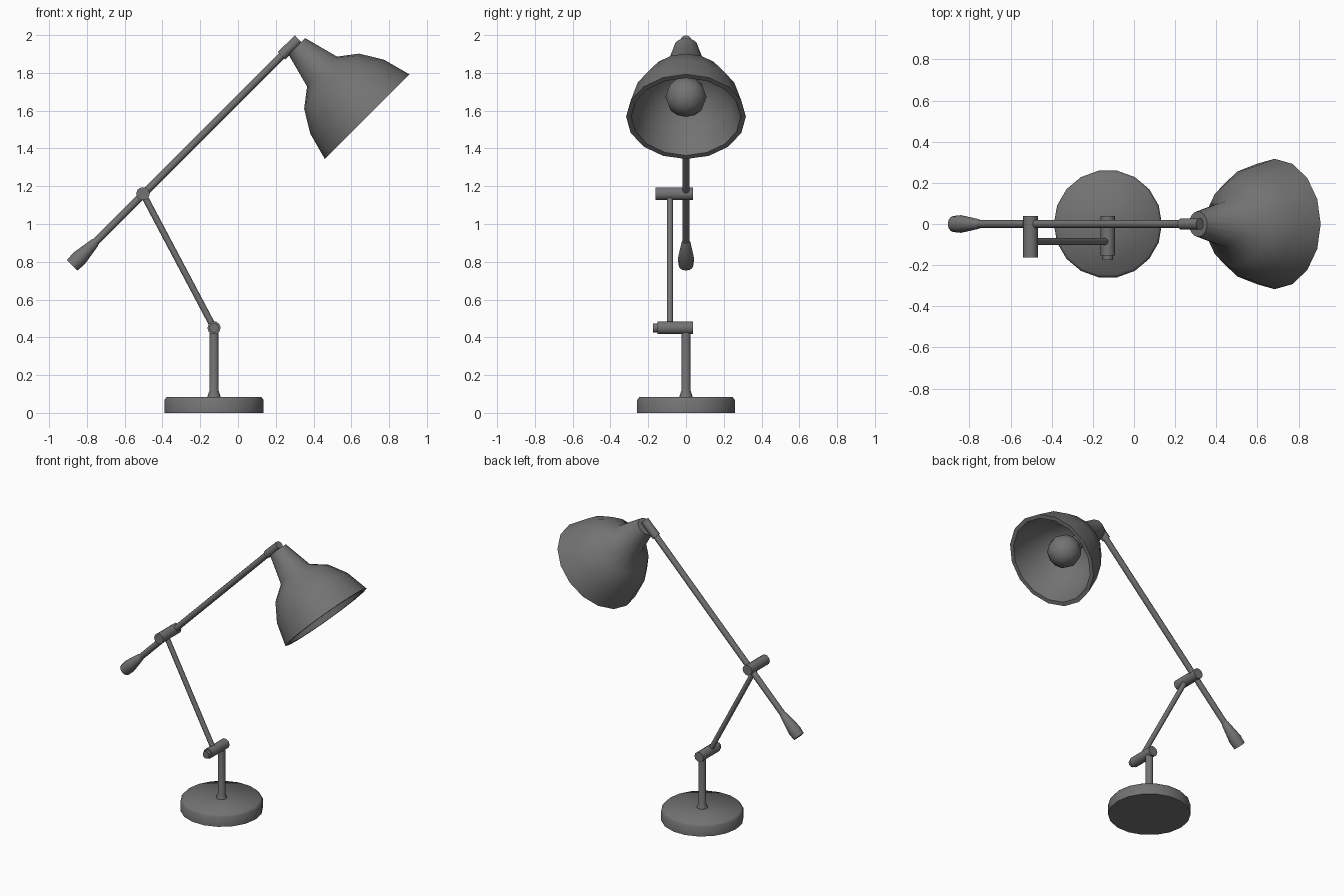
import bpy, bmesh, math
from mathutils import Vector

if "Cube" in bpy.data.objects:
    bpy.data.objects.remove(bpy.data.objects["Cube"])

# Dark grey paint for the whole lamp
PAINT = bpy.data.materials.new("dark_grey")
PAINT.diffuse_color = (0.17, 0.17, 0.17, 1)
PAINT.use_nodes = True
PAINT.node_tree.nodes["Principled BSDF"].inputs["Base Color"].default_value = PAINT.diffuse_color


def lathe(name, profile, origin, direction, sides=12, smooth=50):
    """Revolve (distance, radius) points around an axis; radius 0 makes a pole."""
    w = Vector(direction).normalized()
    v = Vector((0, 1, 0)) if abs(w.y) < 0.9 else Vector((0, 0, 1))
    u = v.cross(w)
    o = Vector(origin)
    bm = bmesh.new()
    rings = []
    for t, r in profile:
        if r == 0:
            rings.append([bm.verts.new(o + w * t)])
            continue
        ring = []
        for i in range(sides):
            a = 2 * math.pi * i / sides
            ring.append(bm.verts.new(o + w * t + (u * math.cos(a) + v * math.sin(a)) * r))
        rings.append(ring)
    for a, b in zip(rings, rings[1:]):
        for i in range(sides):
            j = (i + 1) % sides
            if len(a) == 1:
                bm.faces.new((a[0], b[j], b[i]))
            elif len(b) == 1:
                bm.faces.new((a[i], a[j], b[0]))
            else:
                bm.faces.new((a[i], a[j], b[j], b[i]))
    for end in (rings[0], rings[-1]):
        if len(end) > 1:
            bm.faces.new(end)
    bmesh.ops.recalc_face_normals(bm, faces=bm.faces[:])
    me = bpy.data.meshes.new(name)
    bm.to_mesh(me)
    bm.free()
    me.materials.append(PAINT)
    ob = bpy.data.objects.new(name, me)
    bpy.context.collection.objects.link(ob)
    bpy.ops.object.select_all(action='DESELECT')
    ob.select_set(True)
    bpy.context.view_layer.objects.active = ob
    bpy.ops.object.shade_smooth_by_angle(angle=math.radians(smooth))
    return ob


def rod(name, a, b, r, sides=10):
    d = Vector(b) - Vector(a)
    return lathe(name, [(0, r), (d.length, r)], a, d, sides)


UP, FRONT = (0, 0, 1), (0, -1, 0)
LOW = (-0.127, 0.45)      # x, z of lower hinge
HIGH = (-0.503, 1.16)     # x, z of upper hinge

# Base disc and flared post
lathe("base", [(0, 0.263), (0.068, 0.263), (0.085, 0.25)], (LOW[0], 0, 0), UP, 18, 60)
lathe("post", [(0.08, 0.036), (0.09, 0.034), (0.115, 0.025), (LOW[1], 0.025)],
      (LOW[0], 0, 0), UP)

# Hinge barrels, the lower one with an end knob
lathe("lower_hinge", [(0, 0.035), (0.19, 0.035), (0.19, 0.025), (0.213, 0.025)],
      (LOW[0], 0.038, LOW[1]), FRONT, 10)
lathe("upper_hinge", [(0, 0.036), (0.2, 0.036)], (HIGH[0], 0.038, HIGH[1]), FRONT, 10)

# Arms
rod("lower_arm", (LOW[0], -0.085, LOW[1]), (HIGH[0], -0.085, HIGH[1]), 0.017)
rod("upper_arm", (-0.77, 0, 0.889), (0.29, 0, 1.95), 0.02)

# Counterweight grip and the sleeve at the lamp end
lathe("counterweight", [(0, 0.039), (0.05, 0.043), (0.09, 0.037), (0.17, 0.024), (0.18, 0.018)],
      (-0.878, 0, 0.781), (1, 0, 1), 12)
rod("arm_sleeve", (0.23, 0, 1.891), (0.321, 0, 1.978), 0.028)

# Shade: outer skin down to the rim, then the inner skin back up
HEAD, AIM = (0.312, 0, 1.94), (1, 0, -1)
lathe("shade", [(0, 0), (0, 0.062), (0.188, 0.112), (0.26, 0.206), (0.375, 0.276), (0.526, 0.317),
                (0.526, 0.29), (0.38, 0.252), (0.275, 0.188), (0.21, 0.1), (0.2, 0)],
      HEAD, AIM, 16, 40)

# Bulb with its socket
R, C = 0.109, 0.378
bulb = [(0.195, 0.045), (0.26, 0.05)]
bulb += [(C - R * math.cos(a), R * math.sin(a))
         for a in (math.radians(d) for d in (30, 60, 90, 120, 150))]
lathe("bulb", bulb + [(C + R, 0)], HEAD, AIM, 12)
